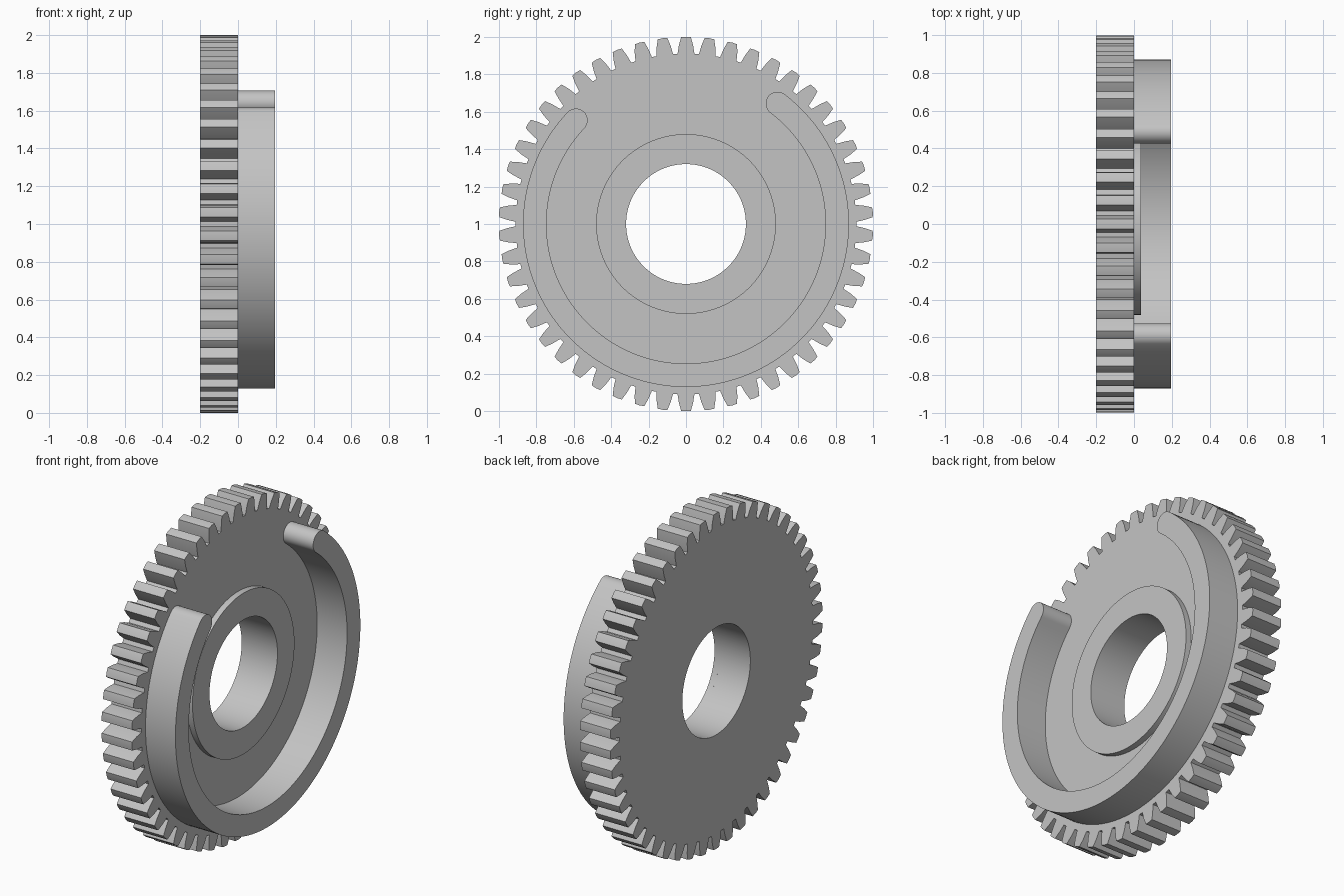
import bpy
import bmesh
from math import sin, cos, radians, pi
from mathutils import Vector

cube = bpy.data.objects.get("Cube")
if cube:
    bpy.data.objects.remove(cube, do_unlink=True)

grey = bpy.data.materials.new("plain grey")
grey.use_nodes = True
colour = (0.55, 0.55, 0.55, 1)
grey.diffuse_color = colour
grey.node_tree.nodes["Principled BSDF"].inputs["Base Color"].default_value = colour

TEETH = 50
AXIS_Z = 1.0
BORE = 0.32


def polar(radius, angle):
    return Vector((radius * cos(angle), radius * sin(angle)))


def build_band(name, outer, inner, x0, x1, closed=True):
    """Solid band between two matching outlines in the y-z plane."""
    bm = bmesh.new()
    rows = []
    for o, i in zip(outer, inner):
        rows.append([bm.verts.new((x, p.x, p.y + AXIS_Z))
                     for p, x in ((o, x0), (o, x1), (i, x1), (i, x0))])
    count = len(rows)
    for n in range(count if closed else count - 1):
        a, b = rows[n], rows[(n + 1) % count]
        for k in range(4):
            m = (k + 1) % 4
            bm.faces.new((a[k], a[m], b[m], b[k]))
    bmesh.ops.remove_doubles(bm, verts=bm.verts, dist=0.00001)
    bmesh.ops.recalc_face_normals(bm, faces=bm.faces)
    mesh = bpy.data.meshes.new(name)
    bm.to_mesh(mesh)
    bm.free()
    mesh.materials.append(grey)
    obj = bpy.data.objects.new(name, mesh)
    bpy.context.collection.objects.link(obj)
    bpy.context.view_layer.objects.active = obj
    obj.select_set(True)
    bpy.ops.object.shade_smooth_by_angle(angle=radians(25))
    obj.select_set(False)
    return obj


# Toothed wheel with a round bore: (radius, half width) down one flank
flank = [(0.91, 0.045), (0.955, 0.038), (0.998, 0.026)]
tooth = [(r, -w) for r, w in flank] + [(1.0, 0)] + [(r, w) for r, w in reversed(flank)]
outer, inner = [], []
for n in range(TEETH):
    middle = pi / 2 + n * 2 * pi / TEETH
    for r, w in tooth:
        angle = middle + w / r
        outer.append(polar(r, angle))
        inner.append(polar(BORE, angle))
build_band("gear_wheel", outer, inner, -0.2, 0)

# Low raised boss around the bore
angles = [2 * pi * n / 128 for n in range(128)]
build_band("hub_boss", [polar(0.48, a) for a in angles],
           [polar(BORE, a) for a in angles], 0, 0.036)

# Open curved rail with rounded ends
mid, half = 0.808, 0.0625
start, end = radians(136.7), radians(412.8)
outer, inner = [], []


def add_pair(angle, along, width):
    radial = polar(1, angle)
    tangent = Vector((-radial.y, radial.x))
    centre = radial * mid + tangent * along
    outer.append(centre + radial * width)
    inner.append(centre - radial * width)


CAP, ARC = 12, 110
for n in range(CAP):
    t = pi / 2 * (1 - n / CAP)
    add_pair(start, -half * sin(t), half * cos(t))
for n in range(ARC + 1):
    add_pair(start + (end - start) * n / ARC, 0, half)
for n in range(1, CAP + 1):
    t = pi / 2 * n / CAP
    add_pair(end, half * sin(t), half * cos(t))
build_band("curved_rail", outer, inner, -0.01, 0.197, closed=False)
